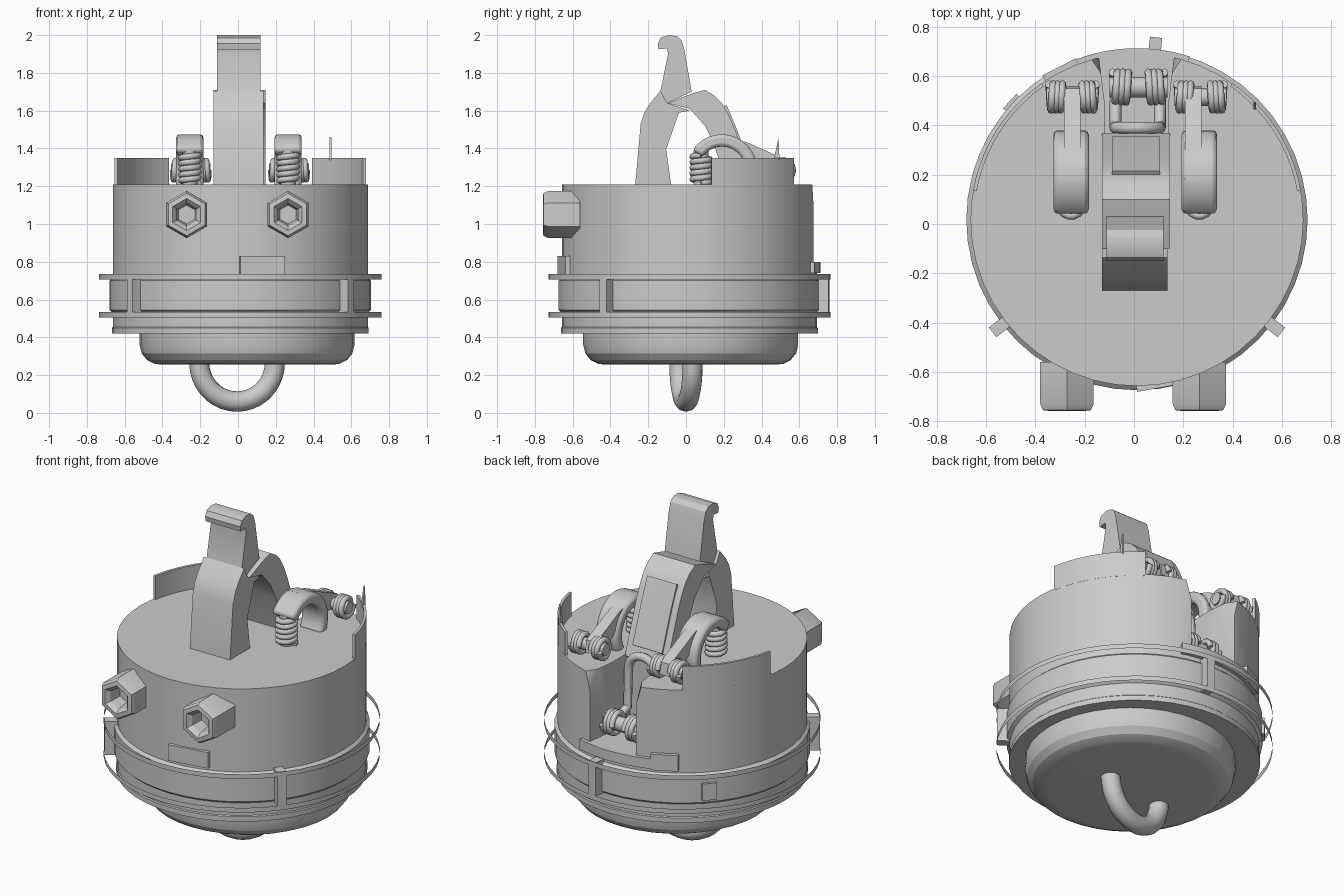
import bpy, bmesh
from math import sin, cos, pi, radians, tau
from mathutils import Matrix

if "Cube" in bpy.data.objects:
    bpy.data.objects.remove(bpy.data.objects["Cube"])

CX, CY = 0.012, 0.018          # body axis


def finish(name, bm, loc=(0, 0, 0), angle=32):
    bmesh.ops.remove_doubles(bm, verts=bm.verts, dist=1e-5)
    bmesh.ops.recalc_face_normals(bm, faces=bm.faces)
    me = bpy.data.meshes.new(name)
    bm.to_mesh(me)
    bm.free()
    ob = bpy.data.objects.new(name, me)
    ob.location = loc
    bpy.context.collection.objects.link(ob)
    smooth(ob, angle)
    return ob


def smooth(ob, angle=32):
    bpy.ops.object.select_all(action='DESELECT')
    ob.select_set(True)
    bpy.context.view_layer.objects.active = ob
    bpy.ops.object.shade_smooth_by_angle(angle=radians(angle))


def lathe(name, prof, segs, loc=(CX, CY, 0), a0=0, a1=360, close=False, rot=None, angle=32):
    """Spin an (r, z) profile about z between two angles in degrees."""
    bm = bmesh.new()
    rings = []
    for i in range(segs + 1):
        a = radians(a0 + (a1 - a0) * i / segs)
        rings.append([bm.verts.new((r * cos(a), r * sin(a), z)) for r, z in prof])
    n = len(prof)
    for A, B in zip(rings, rings[1:]):
        for j in range(n if close else n - 1):
            k = (j + 1) % n
            quad = [A[j], B[j], B[k], A[k]]
            if prof[j][0] == 0:
                quad.pop(1)
            elif prof[k][0] == 0:
                quad.pop(2)
            bm.faces.new(quad)
    if close and a1 - a0 < 360:
        bm.faces.new(rings[0])
        bm.faces.new(rings[-1])
    if rot:
        bm.transform(rot)
    return finish(name, bm, loc, angle)


def prism(name, pts, x0, x1, angle=32):
    """Extrude a (y, z) side profile across x."""
    bm = bmesh.new()
    f = bm.faces.new([bm.verts.new((x0, y, z)) for y, z in pts])
    ext = bmesh.ops.extrude_face_region(bm, geom=[f])['geom']
    for v in ext:
        if isinstance(v, bmesh.types.BMVert):
            v.co.x = x1
    return finish(name, bm, angle=angle)


def radial_box(name, ang, r0, r1, width, z0, z1):
    bm = bmesh.new()
    bmesh.ops.create_cube(bm, size=1)
    bm.transform(Matrix.Rotation(radians(ang), 4, 'Z')
                 @ Matrix.Translation(((r0 + r1) / 2, 0, (z0 + z1) / 2))
                 @ Matrix.Diagonal((r1 - r0, width, z1 - z0, 1)))
    return finish(name, bm, (CX, CY, 0))


def tube(name, pts, radius, res=3):
    cu = bpy.data.curves.new(name, 'CURVE')
    cu.dimensions = '3D'
    cu.bevel_depth = radius
    cu.bevel_resolution = res
    cu.use_fill_caps = True
    sp = cu.splines.new('POLY')
    sp.points.add(len(pts) - 1)
    for p, co in zip(sp.points, pts):
        p.co = (*co, 1)
    ob = bpy.data.objects.new(name, cu)
    bpy.context.collection.objects.link(ob)
    bpy.ops.object.select_all(action='DESELECT')
    ob.select_set(True)
    bpy.context.view_layer.objects.active = ob
    bpy.ops.object.convert(target='MESH')
    smooth(bpy.context.object, 50)


def spring(name, c, axis, lo, hi, r, turns, wire=0.016):
    pts = []
    for i in range(turns * 14 + 1):
        a = tau * i / 14
        t = lo + (hi - lo) * i / (turns * 14)
        u, v = r * cos(a), r * sin(a)
        pts.append((t, c[1] + u, c[2] + v) if axis == 'X' else (c[0] + u, c[1] + v, t))
    tube(name, pts, wire, 2)


# main drum with its middle band
body = lathe("drum_body", [(0, 1.21), (0.675, 1.21), (0.675, 0.715), (0.692, 0.70), (0.692, 0.545),
                           (0.675, 0.53), (0.675, 0.455), (0.68, 0.45), (0.68, 0.42), (0, 0.42)], 48)

# recess cut into the back, flaring outwards and upwards
bm = bmesh.new()
plan = [(-0.12, 0.33), (0.14, 0.33), (0.14, 0.50), (0.30, 0.85), (-0.28, 0.85), (-0.12, 0.50)]
low = [bm.verts.new((0.01 + (x - 0.01) * (0.6 if y > 0.8 else 1), y, 0.80)) for x, y in plan]
top = [bm.verts.new((0.01 + (x - 0.01) * (1.25 if y > 0.8 else 1), y, 1.4)) for x, y in plan]
bm.faces.new(low)
bm.faces.new(top)
for i in range(6):
    j = (i + 1) % 6
    bm.faces.new((low[i], low[j], top[j], top[i]))
bmesh.ops.triangulate(bm, faces=bm.faces)
cutter = finish("recess_cutter", bm)
cutter.hide_render = True
mod = body.modifiers.new("recess", 'BOOLEAN')
mod.operation = 'DIFFERENCE'
mod.object = cutter
bpy.context.view_layer.objects.active = body
bpy.ops.object.modifier_apply(modifier="recess")
bpy.data.objects.remove(cutter)
smooth(body)

# raised wall pieces and a thin shard at the back
for side, a0 in (("right", 10), ("left", 125)):
    lathe("raised_wall_" + side, [(0.675, 1.2), (0.675, 1.35), (0.66, 1.35), (0.66, 1.2)], 10,
          a0=a0, a1=a0 + 45, close=True)
prism("wall_shard", [(0.465, 1.34), (0.495, 1.34), (0.49, 1.46)], 0.485, 0.495)

# thin hoops held off the drum, and their brackets
for z, n in ((0.72, "upper"), (0.52, "lower")):
    lathe(n + "_hoop", [(0.747, z - 0.014), (0.747, z + 0.014)], 48)
for i, a in enumerate((-38, 84, 218)):
    radial_box(f"hoop_bracket_{i}", a, 0.67, 0.743, 0.05, 0.53, 0.73)
radial_box("side_bracket", 137, 0.67, 0.705, 0.08, 0.56, 0.66)
radial_box("front_tab", -80, 0.65, 0.688, 0.24, 0.735, 0.83)
radial_box("back_tab", 117, 0.65, 0.695, 0.15, 0.735, 0.83)
lathe("recess_sill", [(0.66, 0.74), (0.695, 0.74), (0.695, 0.80), (0.66, 0.80)], 10,
      a0=72, a1=112, close=True)

# rounded underside and hanging loop
lathe("bottom_dome", [(0, 0.43), (0.569, 0.43), (0.569, 0.36), (0.558, 0.315), (0.53, 0.28),
                      (0.49, 0.26), (0.45, 0.255), (0, 0.255)], 36, (0.048, 0.025, 0), angle=24)
tube("bottom_loop", [(-0.005 + 0.2 * cos(a), 0.035 * cos(a), 0.265 + 0.205 * sin(a))
                     for a in (pi + pi * i / 18 for i in range(19))], 0.054, 4)

# hexagonal sockets on the front
for x, n in ((-0.272, "left"), (0.265, "right")):
    lathe("hex_socket_" + n, [(0, 0.10), (0.05, 0.10), (0.062, 0.175), (0.085, 0.198), (0.112, 0.195),
                              (0.125, 0.17), (0.125, 0)], 6, (x, -0.56, 1.05), a0=90, a1=450,
          rot=Matrix.Rotation(pi / 2, 4, 'X'))

# two-legged lever standing on the drum
prism("lever_front_leg", [(-0.27, 1.20), (-0.265, 1.25), (-0.24, 1.53), (-0.22, 1.59), (-0.19, 1.64),
                          (-0.135, 1.705), (-0.10, 1.64), (0.02, 1.60), (-0.037, 1.59),
                          (-0.105, 1.395), (-0.078, 1.20)], -0.13, 0.135)
prism("lever_back_leg", [(-0.10, 1.64), (0.03, 1.69), (0.10, 1.71), (0.15, 1.68), (0.19, 1.64),
                         (0.225, 1.58), (0.26, 1.50), (0.37, 1.20), (0.215, 1.20), (0.15, 1.42),
                         (0.10, 1.52), (0.02, 1.61)], -0.13, 0.145)
prism("lever_hook_tip", [(-0.135, 1.705), (-0.095, 1.90), (-0.10, 1.93), (-0.145, 1.925),
                         (-0.15, 1.955), (-0.135, 1.985), (-0.095, 2.0), (-0.05, 1.995),
                         (-0.025, 1.975), (-0.01, 1.93), (0.03, 1.70), (-0.10, 1.64)], -0.112, 0.12)
# raised frame-free plate on the back leg
prism("lever_plate", [(0.215, 1.63), (0.27, 1.50), (0.355, 1.27), (0.34, 1.26), (0.25, 1.50), (0.2, 1.62)],
      -0.09, 0.105)

# spring-loaded latches either side
for s, n in ((-1, "left"), (1, "right")):
    x = 0.005 + s * 0.26
    spring("upright_spring_" + n, (x, 0.08, 0), 'Z', 1.215, 1.365, 0.047, 5)
    lathe("spring_post_" + n, [(0, 1.2), (0.04, 1.2), (0.04, 1.39), (0, 1.39)], 12, (x, 0.08, 0))
    # curved cap over the spring
    arc = [radians(145 - 180 * i / 16) for i in range(17)]
    cap = prism("latch_cap_" + n, [(0.19 + 0.19 * cos(a), 1.28 + 0.195 * sin(a)) for a in arc]
                + [(0.19 + 0.125 * cos(a), 1.28 + 0.13 * sin(a)) for a in reversed(arc)],
                x - 0.072, x + 0.072)
    bev = cap.modifiers.new("soft", 'BEVEL')
    bev.width = 0.018
    bev.segments = 2
    xa = x - s * 0.025 if s > 0 else x + 0.005
    prism("latch_arm_" + n, [(0.18, 1.475), (0.33, 1.43), (0.55, 1.33), (0.56, 1.26), (0.46, 1.26),
                             (0.28, 1.39)], xa - 0.033, xa + 0.033)
    for k, d in enumerate((-1, 1)):
        c = x + 0.005
        spring(f"latch_coil_{n}_{k}", (0, 0.515, 1.285), 'X', c + d * 0.04, c + d * 0.095, 0.052, 3)
    tube("latch_pin_" + n, [(x - 0.1, 0.515, 1.285), (x + 0.11, 0.515, 1.285)], 0.036)

# coil and bail inside the recess
for k, d in enumerate((-1, 1)):
    spring(f"recess_coil_{k}", (0, 0.555, 0.89), 'X', 0.018 + d * 0.04, 0.018 + d * 0.105, 0.06, 3)
tube("recess_pin", [(-0.10, 0.555, 0.89), (0.135, 0.555, 0.89)], 0.042)
arch = [(0.015 - 0.09 * cos(pi * i / 12), 0.39, 1.15 + 0.085 * sin(pi * i / 12)) for i in range(13)]
tube("recess_bail", [(-0.075, 0.5, 0.88), (-0.075, 0.4, 0.92)] + arch
     + [(0.105, 0.4, 0.92), (0.105, 0.5, 0.88)], 0.024)
